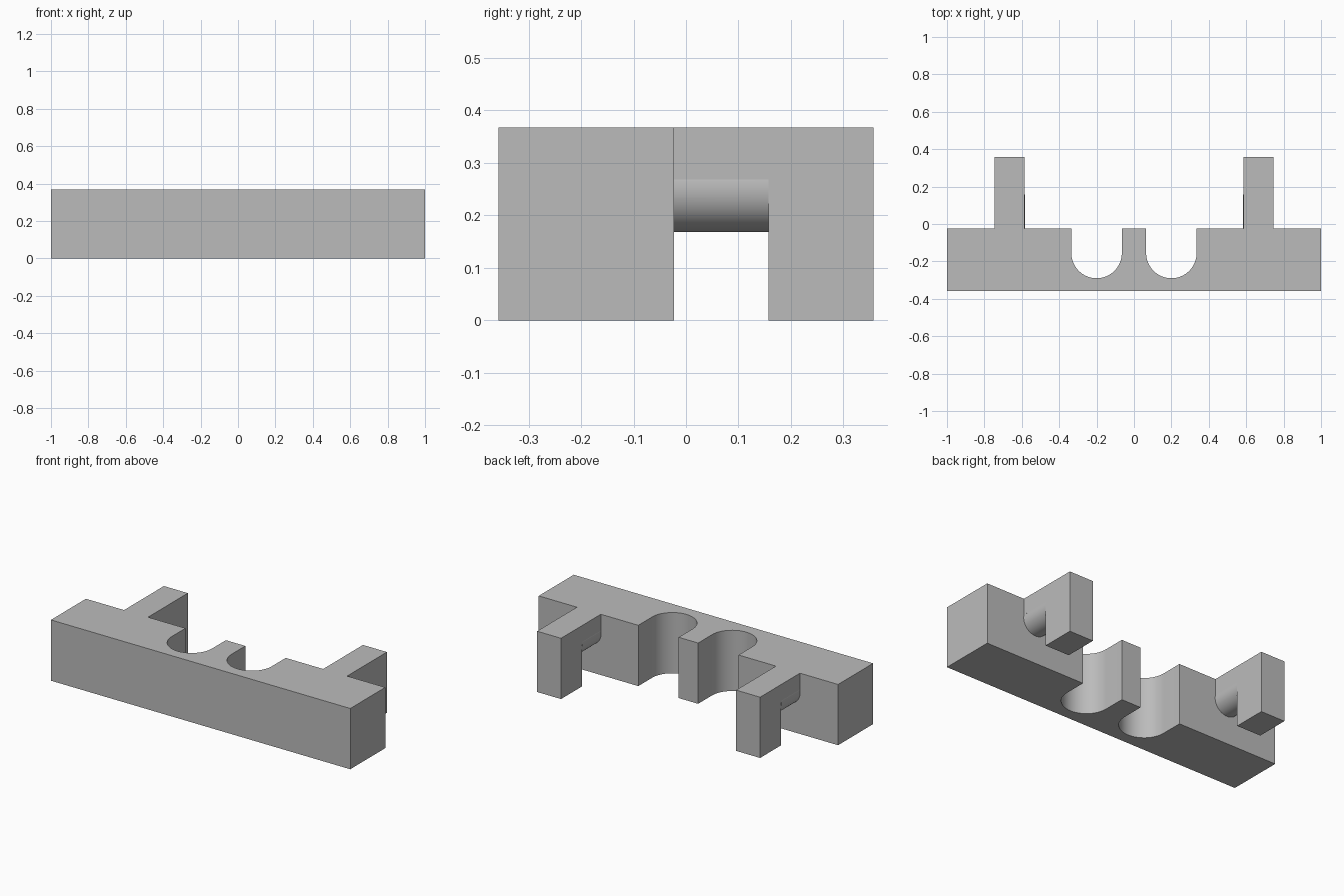
import bpy, bmesh, math
from mathutils import Vector

if "Cube" in bpy.data.objects:
    bpy.data.objects.remove(bpy.data.objects["Cube"])

H = 0.367                      # overall height
FRONT, BACK, TIP = -0.357, -0.023, 0.357
GAP_END = 0.157                # inner face of the hook posts
ARM_X, ARM_W = 0.665, 0.08     # arm centre and half width
NOTCH_X, NOTCH_R, NOTCH_Y = 0.2, 0.135, -0.155
ROD_R, ROD_Z, PLATE_Z = 0.082, 0.25, 0.268

grey = bpy.data.materials.new("grey")
grey.diffuse_color = (0.5, 0.5, 0.5, 1)
grey.use_nodes = True
grey.node_tree.nodes["Principled BSDF"].inputs["Base Color"].default_value = grey.diffuse_color


def prism(name, points, direction):
    """Extrude a closed 3D outline along a direction."""
    bm = bmesh.new()
    face = bm.faces.new([bm.verts.new(p) for p in points])
    new = bmesh.ops.extrude_face_region(bm, geom=[face])["geom"]
    bmesh.ops.translate(bm, vec=Vector(direction),
                        verts=[v for v in new if isinstance(v, bmesh.types.BMVert)])
    bmesh.ops.recalc_face_normals(bm, faces=bm.faces)
    mesh = bpy.data.meshes.new(name)
    bm.to_mesh(mesh)
    bm.free()
    mesh.materials.append(grey)
    obj = bpy.data.objects.new(name, mesh)
    bpy.context.collection.objects.link(obj)
    return obj


def combine(target, other, operation):
    """Apply an exact boolean and remove the helper."""
    mod = target.modifiers.new(operation.lower(), 'BOOLEAN')
    mod.operation, mod.solver, mod.object = operation, 'EXACT', other
    bpy.context.view_layer.objects.active = target
    bpy.ops.object.modifier_apply(modifier=mod.name)
    bpy.data.objects.remove(other)


# Plan outline of the right half: U notch, then hook arm, then bar end
half = [(NOTCH_X - NOTCH_R, BACK)]
for i in range(33):
    a = math.pi + math.pi * i / 32
    half.append((NOTCH_X + NOTCH_R * math.cos(a), NOTCH_Y + NOTCH_R * math.sin(a)))
half += [(NOTCH_X + NOTCH_R, BACK),
         (ARM_X - ARM_W, BACK), (ARM_X - ARM_W, TIP),
         (ARM_X + ARM_W, TIP), (ARM_X + ARM_W, BACK),
         (1, BACK), (1, FRONT)]
outline = half + [(-x, y) for x, y in reversed(half)]
bar = prism("notched_bar_with_hooks", [(x, y, 0) for x, y in outline], (0, 0, H))

for side in (-1, 1):
    cx = side * ARM_X
    # Open the gap between the bar and the hook post
    w = 0.12
    gap = prism("gap_cutter",
                [(cx - w, BACK, -0.1), (cx + w, BACK, -0.1),
                 (cx + w, BACK, PLATE_Z), (cx - w, BACK, PLATE_Z)],
                (0, GAP_END - BACK, 0))
    gap.hide_render = True
    combine(bar, gap, 'DIFFERENCE')
    # Rounded underside of the arm
    ring = [(cx + ROD_R * math.cos(2 * math.pi * i / 64), BACK - 0.03,
             ROD_Z + ROD_R * math.sin(2 * math.pi * i / 64)) for i in range(64)]
    rod = prism("arm_rod", ring, (0, GAP_END - BACK + 0.03, 0))
    combine(bar, rod, 'UNION')

# Smooth curved walls, keep corners crisp
bpy.ops.object.select_all(action='DESELECT')
bar.select_set(True)
bpy.context.view_layer.objects.active = bar
bpy.ops.object.shade_smooth_by_angle(angle=math.radians(12))
